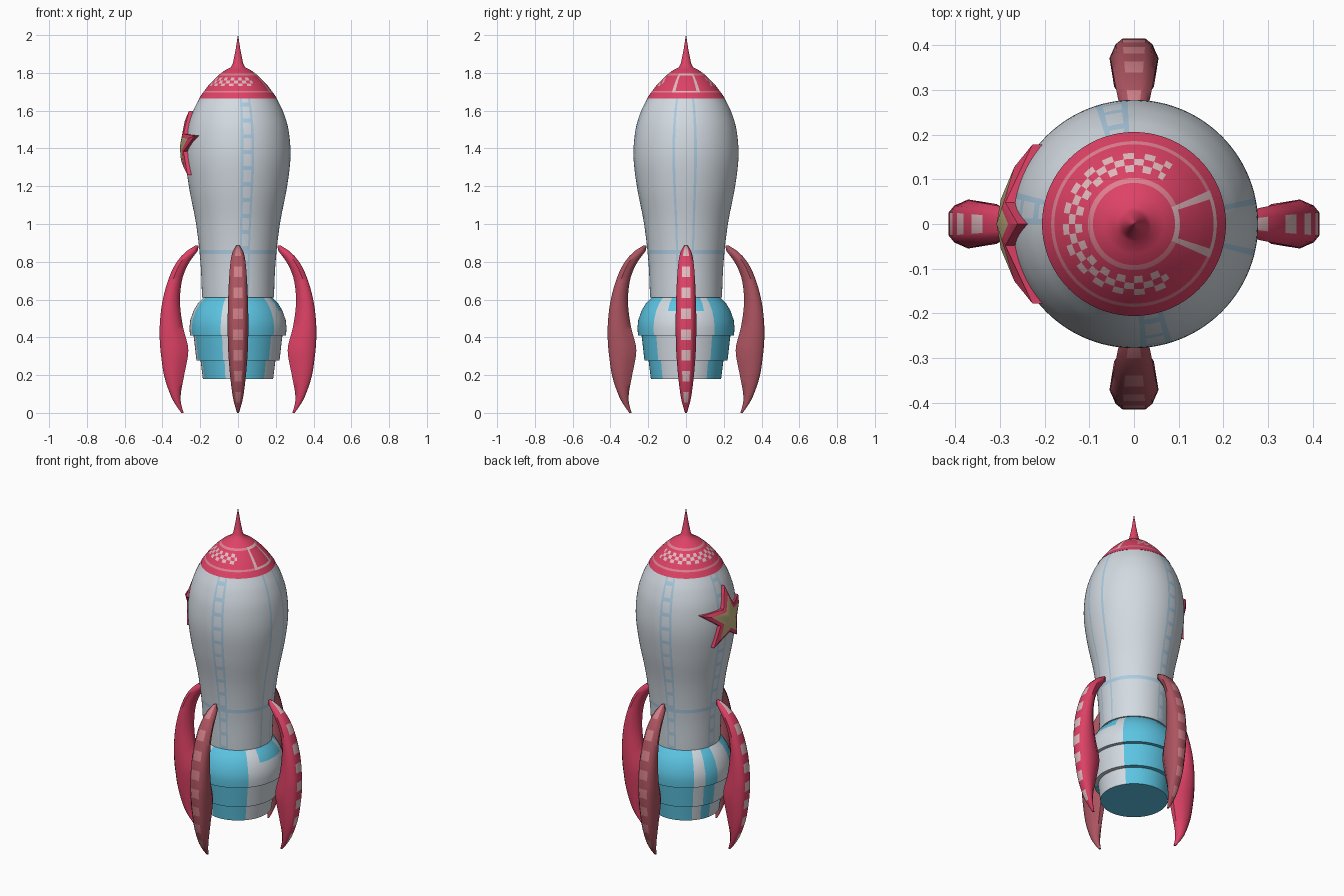
import bpy, bmesh, math

if "Cube" in bpy.data.objects:
    bpy.data.objects.remove(bpy.data.objects["Cube"])


def material(name, rgb):
    """Make a flat material from an 8-bit display colour."""
    linear = [((c / 255 + 0.055) / 1.055) ** 2.4 for c in rgb] + [1]
    mat = bpy.data.materials.new(name)
    mat.use_nodes = True
    mat.diffuse_color = linear
    mat.node_tree.nodes["Principled BSDF"].inputs["Base Color"].default_value = linear
    return mat


WHITE = material("hull_white", (210, 218, 225))
PALE_BLUE = material("pale_blue", (172, 204, 226))
RED = material("rocket_red", (222, 66, 102))
PINK = material("ring_pink", (226, 128, 146))
LIGHT_PINK = material("light_pink", (226, 186, 190))
ROSE = material("muted_rose", (172, 84, 96))
DUSTY = material("dusty_pink", (206, 126, 134))
CYAN = material("engine_cyan", (92, 196, 226))
BEIGE = material("star_beige", (198, 182, 132))


def finish(bm, name, mats, angle=35):
    bmesh.ops.recalc_face_normals(bm, faces=bm.faces)
    mesh = bpy.data.meshes.new(name)
    bm.to_mesh(mesh)
    bm.free()
    obj = bpy.data.objects.new(name, mesh)
    for mat in mats:
        mesh.materials.append(mat)
    bpy.context.collection.objects.link(obj)
    bpy.ops.object.select_all(action="DESELECT")
    obj.select_set(True)
    bpy.context.view_layer.objects.active = obj
    bpy.ops.object.shade_smooth_by_angle(angle=math.radians(angle))
    return obj


def curve_at(points, z):
    """Smooth curve through (z, value) points."""
    def slope(i):
        a, b = points[max(i - 1, 0)], points[min(i + 1, len(points) - 1)]
        return (b[1] - a[1]) / (b[0] - a[0])
    i = max(k for k in range(len(points) - 1) if k == 0 or points[k][0] <= z)
    (z0, v0), (z1, v1) = points[i], points[i + 1]
    h = z1 - z0
    t = (z - z0) / h
    return (v0 * (1 + 2 * t) * (1 - t) ** 2 + v1 * t * t * (3 - 2 * t)
            + h * (slope(i) * t * (1 - t) ** 2 - slope(i + 1) * t * t * (1 - t)))


def skin(bm, rings, rule):
    """Bridge rings of points and cap both ends; rule(row, side) gives a colour."""
    rings = [[bm.verts.new(p) for p in ring] for ring in rings]
    n = len(rings[0])
    for row, (low, high) in enumerate(zip(rings, rings[1:])):
        for i in range(n):
            j = (i + 1) % n
            face = bm.faces.new((low[i], low[j], high[j], high[i]))
            face.material_index = rule(row, i)
    return bm.faces.new(rings[0]), bm.faces.new(rings[-1])


SIDES = 120
STEP = 360 / SIDES


def lathe(name, rows, mats, rule, cap=0):
    """Revolve (z, radius) rows; rule(angle, height, row) gives a colour."""
    bm = bmesh.new()
    rings = []
    for z, r in rows:
        angles = [math.radians(i * STEP) for i in range(SIDES)]
        rings.append([(r * math.cos(a), r * math.sin(a), z) for a in angles])
    for face in skin(bm, rings, lambda row, i: rule(
            (i + 0.5) * STEP, (rows[row][0] + rows[row + 1][0]) / 2, row)):
        face.material_index = cap
    return finish(bm, name, mats)


# Hull with ladders, seam lines and a waist band
HULL = [(0.61, 0.19), (0.8, 0.199), (1.0, 0.222), (1.2, 0.26), (1.36, 0.278),
        (1.5, 0.267), (1.6, 0.237), (1.665, 0.204)]
HULL_ROWS = 50
hull_z = [0.61 + 1.055 * k / HULL_ROWS for k in range(HULL_ROWS + 1)]


def hull_colour(angle, z, row):
    if row == 11:
        return 1
    for start in (93, 165, 273):
        across = angle - start
        if 0 < across < 15:
            return int(across < 3 or across > 12 or row % 4 == 0)
    return int(9 < angle < 12 or 345 < angle < 348)


lathe("hull", [(z, curve_at(HULL, z)) for z in hull_z], [WHITE, PALE_BLUE], hull_colour)

# Nose cone with rings, checks, a hatch frame and a spike
NOSE = [(1.665, 0.206), (1.7, 0.182), (1.735, 0.155), (1.765, 0.127),
        (1.79, 0.1), (1.81, 0.075), (1.83, 0.038)]
nose_z = [1.665, 1.695, 1.705, 1.73, 1.745, 1.76, 1.775, 1.787, 1.797, 1.815, 1.83]
SPIKE = [(1.85, 0.027), (1.92, 0.013), (2.0, 0.0008)]


def nose_colour(angle, z, row):
    side = min(angle, 360 - angle)
    if side < 24 and 1 <= row <= 7:
        return 2 if row in (1, 7) or side > 18 else 0
    if row in (1, 7):
        return 1
    if 3 <= row <= 5 and side > 57 and (int(angle // 9) + row) % 2:
        return 2
    return 0


lathe("nose_cone", [(z, curve_at(NOSE, z)) for z in nose_z] + SPIKE,
      [RED, PINK, LIGHT_PINK], nose_colour)

# Three-tier engine with vertical colour blocks
ENGINE = [(0.18, 0.186), (0.277, 0.198), (0.278, 0.22), (0.409, 0.235), (0.41, 0.254),
          (0.45, 0.257), (0.49, 0.253), (0.54, 0.236), (0.58, 0.212), (0.612, 0.18)]


def engine_colour(angle, z, row):
    if z > 0.55 and min(angle, 360 - angle) < 24:
        return 1
    white = ((0, 36), (135, 150), (168, 198), (249, 258), (318, 360))
    return 0 if any(a < angle < b for a, b in white) else 1


lathe("engine", ENGINE, [WHITE, CYAN], engine_colour, cap=1)

# Four curved fins: height, inner reach, outer reach, half thickness
FIN = [(0, 0.287, 0.3, 0.005), (0.05, 0.302, 0.335, 0.02), (0.1, 0.303, 0.36, 0.03),
       (0.2, 0.285, 0.392, 0.042), (0.31, 0.264, 0.408, 0.051), (0.36, 0.266, 0.413, 0.053),
       (0.45, 0.29, 0.415, 0.055), (0.58, 0.307, 0.402, 0.053), (0.7, 0.297, 0.371, 0.048),
       (0.78, 0.268, 0.336, 0.042), (0.83, 0.235, 0.3, 0.035), (0.86, 0.212, 0.268, 0.026),
       (0.885, 0.208, 0.228, 0.01)]
SECTION = [(1, 0.47), (0.9, 0.75), (0.65, 1), (0.3, 0.85), (0, 0.3)]
FIN_ROWS = 32


def fin(name, turn, mats):
    bm = bmesh.new()
    loop = SECTION + [(u, -w) for u, w in reversed(SECTION)]
    c, s = round(math.cos(turn)), round(math.sin(turn))
    rings = []
    for k in range(FIN_ROWS + 1):
        z = 0.885 * k / FIN_ROWS
        inner, outer, half = [curve_at([(p[0], p[n]) for p in FIN], z) for n in (1, 2, 3)]
        ring = [(inner + (outer - inner) * u, half * w) for u, w in loop]
        rings.append([(x * c - y * s, x * s + y * c, z) for x, y in ring])
    # The outermost strip carries the dashes
    skin(bm, rings, lambda row, i: int(i == len(loop) - 1 and row // 2 % 2 == 1))
    finish(bm, name, mats, 50)


for index, side in enumerate(("left", "back", "right", "front")):
    colours = [ROSE, DUSTY] if index % 2 else [RED, LIGHT_PINK]
    fin(side + "_fin", index * math.pi / 2, colours)

# Five-pointed badge wrapped on the right side of the hull
STAR_Z = 1.41


def star_ring(scale, lift):
    ring = []
    for k in range(10):
        reach = scale * (0.082 if k % 2 else 0.187)
        y, z = reach * math.sin(k * math.pi / 5), STAR_Z + reach * math.cos(k * math.pi / 5)
        ring.append((-math.sqrt(curve_at(HULL, z) ** 2 - y * y) - lift, y, z))
    return ring


bm = bmesh.new()
base_cap, face_cap = skin(bm, [star_ring(1, -0.015), star_ring(1, 0.022), star_ring(0.72, 0.026)],
                          lambda row, i: 0)
face_cap.material_index = 1
centre = bmesh.ops.poke(bm, faces=[face_cap])["verts"][0]
centre.co = (-0.308, 0, STAR_Z)
bmesh.ops.delete(bm, geom=[base_cap], context="FACES_ONLY")
finish(bm, "star_badge", [RED, BEIGE], 20)
